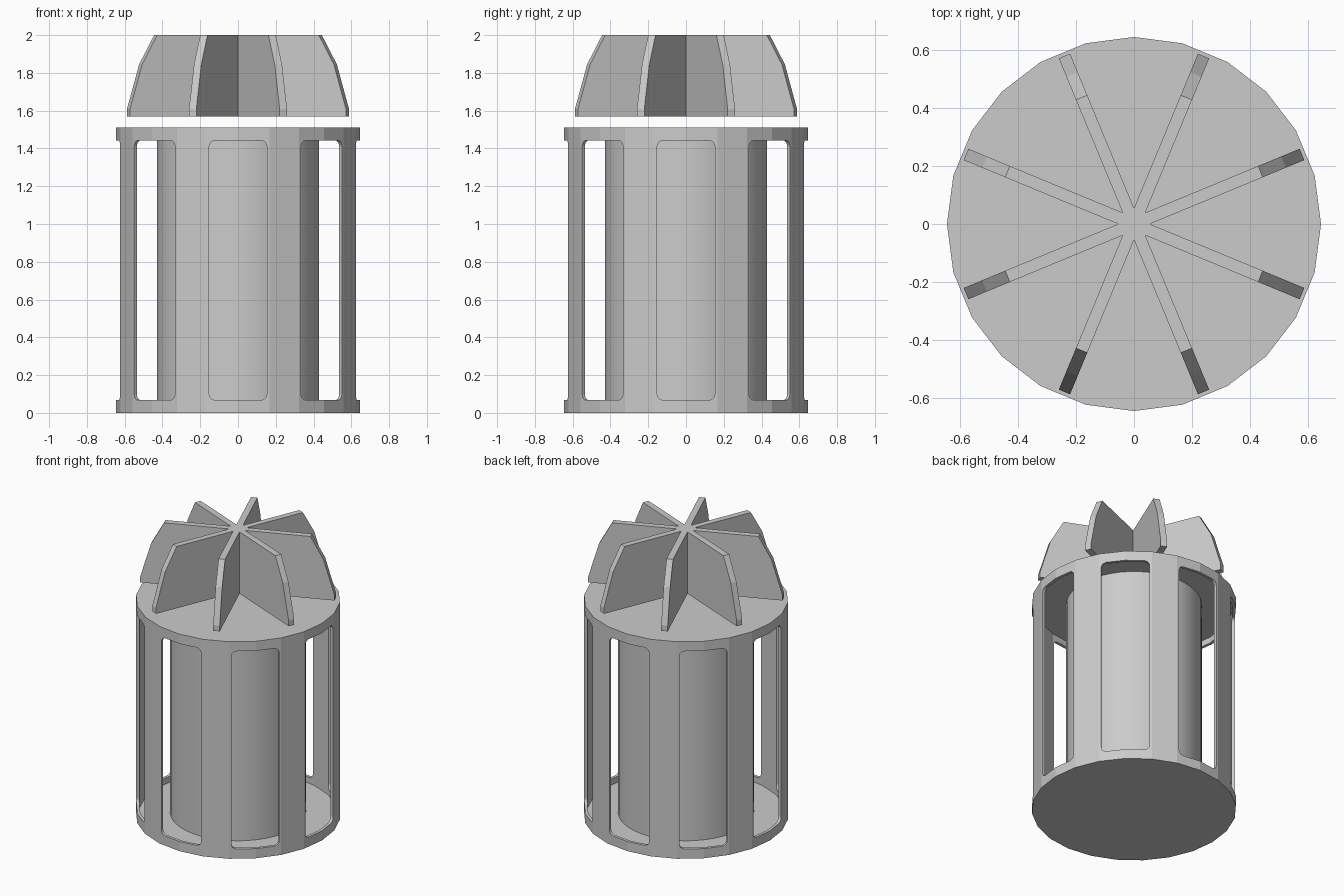
import bpy, bmesh, math
from mathutils import Matrix, Vector

if "Cube" in bpy.data.objects:
    bpy.data.objects.remove(bpy.data.objects["Cube"])

grey = bpy.data.materials.new("light_grey")
grey.use_nodes = True
grey.diffuse_color = (0.6, 0.6, 0.6, 1)
grey.node_tree.nodes["Principled BSDF"].inputs["Base Color"].default_value = (0.6, 0.6, 0.6, 1)

SIDES, BAYS = 24, 8
RADIUS, WALL, HEIGHT, CAP = 0.645, 0.02, 1.51, 0.025


def make_object(name, bm):
    bmesh.ops.recalc_face_normals(bm, faces=bm.faces)
    mesh = bpy.data.meshes.new(name)
    bm.to_mesh(mesh)
    bm.free()
    mesh.materials.append(grey)
    obj = bpy.data.objects.new(name, mesh)
    bpy.context.collection.objects.link(obj)
    return obj


def drum(name, radius, z0, z1, sides):
    bm = bmesh.new()
    bmesh.ops.create_cone(bm, cap_ends=True, segments=sides, radius1=radius,
                          radius2=radius, depth=z1 - z0,
                          matrix=Matrix.Translation((0, 0, (z0 + z1) / 2)))
    return make_object(name, bm)


def rounded_rect(half_w, z0, z1, r, steps=5):
    """Outline of an upright window as (across, height) pairs."""
    corners = [(half_w - r, z1 - r), (r - half_w, z1 - r),
               (r - half_w, z0 + r), (half_w - r, z0 + r)]
    return [(cx + r * math.cos(a), cz + r * math.sin(a))
            for i, (cx, cz) in enumerate(corners)
            for a in [(i + s / steps) * math.pi / 2 for s in range(steps + 1)]]


def cut(target, cutter):
    mod = target.modifiers.new("cut", "BOOLEAN")
    mod.operation, mod.solver, mod.object = "DIFFERENCE", "EXACT", cutter
    bpy.context.view_layer.objects.active = target
    bpy.ops.object.modifier_apply(modifier=mod.name)
    bpy.data.objects.remove(cutter)


# Hollow cage with a round-cornered window in each bay
cage = drum("cage", RADIUS, 0, HEIGHT, SIDES)
cut(cage, drum("cavity_cutter", RADIUS - WALL, CAP, HEIGHT - CAP, SIDES))
bm = bmesh.new()
outline = rounded_rect(0.153, 0.067, 1.443, 0.035)
for i in range(BAYS):
    turn = Matrix.Rotation(i * math.tau / BAYS, 3, "Z")
    face = bm.faces.new([bm.verts.new(turn @ Vector((0.55, y, z))) for y, z in outline])
    out = bmesh.ops.extrude_face_region(bm, geom=[face])["geom"]
    bmesh.ops.translate(bm, vec=turn @ Vector((0.2, 0, 0)),
                        verts=[g for g in out if isinstance(g, bmesh.types.BMVert)])
cut(cage, make_object("window_cutter", bm))

# Smooth inner core
core = drum("core", 0.428, CAP, HEIGHT - CAP, 48)
bpy.ops.object.select_all(action="DESELECT")
core.select_set(True)
bpy.context.view_layer.objects.active = core
bpy.ops.object.shade_smooth_by_angle(angle=math.radians(30))

# Star of tapering fins meeting at the centre, hovering over the cage
half = 0.021
root = half / math.tan(math.pi / BAYS)
profile = [(root, 1.57), (0.627, 1.57), (0.627, 1.61), (0.558, 1.845), (0.472, 2), (root, 2)]
bm = bmesh.new()
for i in range(BAYS):
    turn = Matrix.Rotation((i + 0.5) * math.tau / BAYS, 3, "Z")
    left, right = ([bm.verts.new(turn @ Vector((r, s, z))) for r, z in profile]
                   for s in (half, -half))
    low, high = (bm.verts.new((0, 0, z)) for z in (1.57, 2))
    bm.faces.new(left)
    bm.faces.new(right[::-1])
    for a in range(len(profile) - 1):
        bm.faces.new((left[a], right[a], right[a + 1], left[a + 1]))
    bm.faces.new((low, right[0], left[0]))
    bm.faces.new((high, left[-1], right[-1]))
bmesh.ops.remove_doubles(bm, verts=bm.verts, dist=1e-4)
make_object("fin_star", bm)
